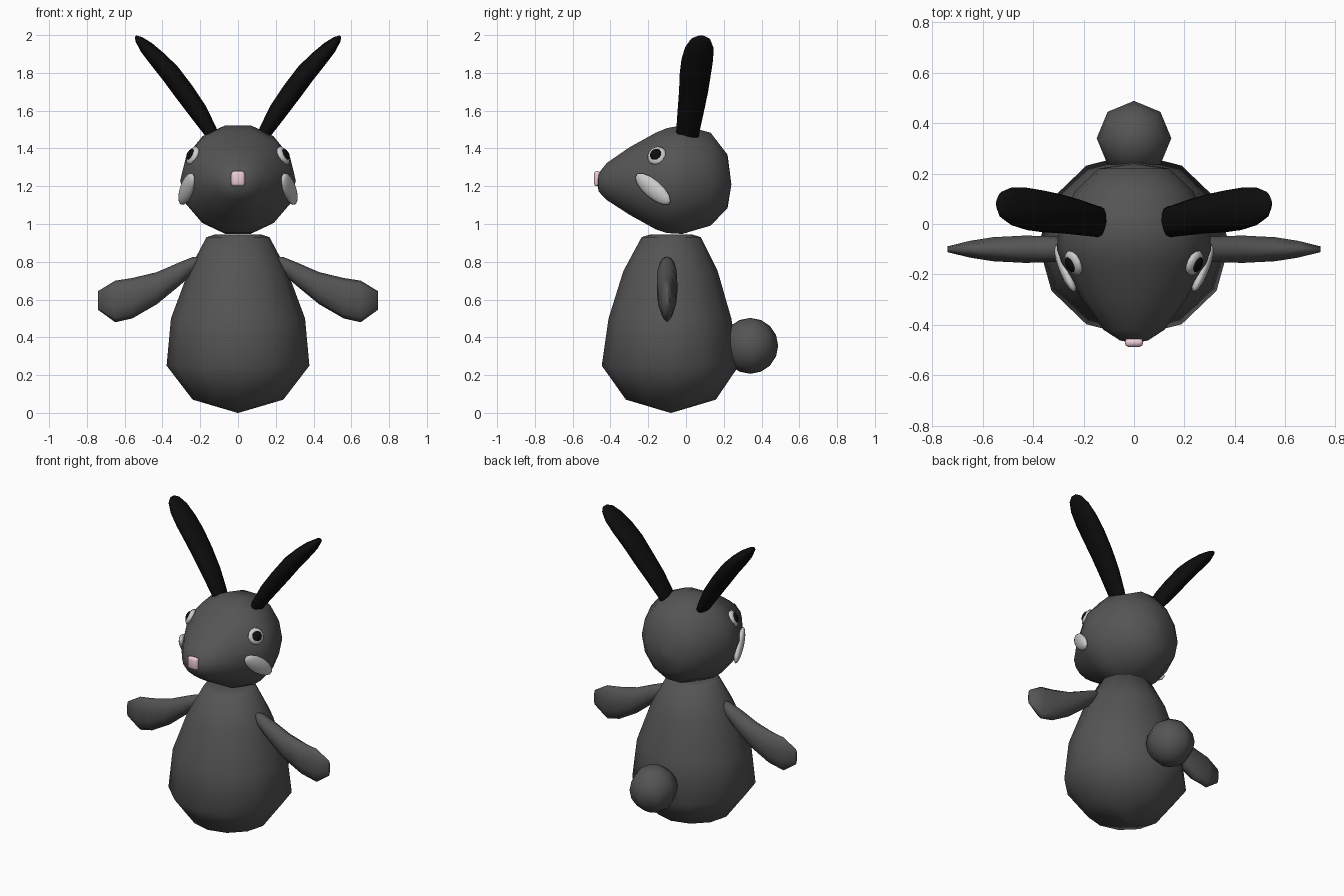
import bpy, bmesh, math
from mathutils import Vector, Matrix

if "Cube" in bpy.data.objects:
    bpy.data.objects.remove(bpy.data.objects["Cube"])


def mat(name, rgb):
    m = bpy.data.materials.new(name)
    m.diffuse_color = (*rgb, 1)
    m.use_nodes = True
    m.node_tree.nodes["Principled BSDF"].inputs["Base Color"].default_value = m.diffuse_color
    return m


FUR = mat("dark_fur", (0.09, 0.09, 0.09))
BLACK = mat("black", (0.004, 0.004, 0.004))
WHITE = mat("white", (0.7, 0.7, 0.7))
PINK = mat("pink", (0.85, 0.6, 0.65))


def finish(bm, name, material):
    bmesh.ops.remove_doubles(bm, verts=bm.verts, dist=0.0005)
    bmesh.ops.recalc_face_normals(bm, faces=bm.faces)
    for f in bm.faces:
        f.smooth = True
    me = bpy.data.meshes.new(name)
    bm.to_mesh(me)
    bm.free()
    me.materials.append(material)
    ob = bpy.data.objects.new(name, me)
    bpy.context.collection.objects.link(ob)
    return ob


def loft(name, rings, n, material, mirror=False):
    """Skin elliptical rings given as (centre, half axis u, half axis v)."""
    bm = bmesh.new()
    loops = []
    for c, u, v in rings:
        c, u, v = Vector(c), Vector(u), Vector(v)
        loops.append([bm.verts.new(c + u * math.cos(2 * math.pi * i / n) + v * math.sin(2 * math.pi * i / n))
                      for i in range(n)])
    for a, b in zip(loops, loops[1:]):
        for i in range(n):
            j = (i + 1) % n
            bm.faces.new((a[i], a[j], b[j], b[i]))
    bm.faces.new(loops[0])
    bm.faces.new(loops[-1])
    # collapsed end rings become poles
    if mirror:
        bmesh.ops.scale(bm, vec=(-1, 1, 1), verts=bm.verts)
    return finish(bm, name, material)


def ellipsoid(name, centre, axes, radii, seg, rings, material, mirror=False):
    bm = bmesh.new()
    bmesh.ops.create_uvsphere(bm, u_segments=seg, v_segments=rings, radius=1)
    rot = Matrix([Vector(a) for a in axes]).transposed()
    for v in bm.verts:
        p = Vector([v.co[k] * radii[k] for k in range(3)])
        v.co = rot @ p + Vector(centre)
        if mirror:
            v.co.x = -v.co.x
    return finish(bm, name, material)


def frame(normal, along):
    w = Vector(normal).normalized()
    u = Vector(along)
    u = (u - w * u.dot(w)).normalized()
    return u, w.cross(u), w


# pear-shaped body: z, radius in x, radius in y, centre y
body = [(0, .002, .002, -.08), (.07, .24, .238, -.08), (.25, .378, .363, -.083), (.5, .355, .325, -.085),
        (.75, .262, .25, -.082), (.93, .167, .157, -.078), (.945, .12, .11, -.078)]
loft("body", [((0, cy, z), (rx, 0, 0), (0, ry, 0)) for z, rx, ry, cy in body], 12, FUR)

# head with tapering snout: y, half width, bottom z, top z
head = [(.24, .002, 1.208, 1.212), (.22, .14, 1.08, 1.37), (.13, .235, .985, 1.49), (-.02, .30, .94, 1.53),
        (-.10, .306, .945, 1.515), (-.16, .285, .965, 1.49), (-.30, .205, 1.045, 1.41),
        (-.42, .12, 1.125, 1.325), (-.462, .055, 1.17, 1.27), (-.472, .002, 1.223, 1.227)]
loft("head", [((0, y, (a + b) / 2), (w, 0, 0), (0, 0, (b - a) / 2)) for y, w, a, b in head], 14, FUR)

# ears: x, y, z, thickness, half breadth, leaning outward
ear = [(.12, .01, 1.44, .028, .055), (.145, .01, 1.49, .037, .062), (.21, .025, 1.595, .05, .07),
       (.285, .04, 1.70, .054, .077), (.36, .05, 1.80, .053, .083), (.425, .06, 1.872, .047, .084),
       (.485, .07, 1.935, .037, .075), (.525, .076, 1.977, .021, .052), (.542, .08, 1.994, .006, .02)]
# arms: x, z, half height, half depth
arm = [(.20, .815, .012, .02), (.24, .78, .045, .04), (.31, .735, .062, .053), (.43, .66, .085, .057),
       (.56, .607, .107, .05), (.65, .59, .11, .035), (.74, .595, .05, .012)]

for side, m in (("left", False), ("right", True)):
    tilt = Vector((-.78, 0, .62))
    loft("ear_" + side, [((x, y, z), tilt * t, (0, b, 0)) for x, y, z, t, b in ear], 12, BLACK, m)
    loft("arm_" + side, [((x, -.10, z), (0, 0, h), (0, d, 0)) for x, z, h, d in arm], 10, FUR, m)

    # eye: pale disc with a black pupil, laid on the head surface
    ax = frame((.82, -.38, .42), (0, 0, 1))
    c = Vector((.24, -.155, 1.362))
    ellipsoid("eye_" + side, c, ax, (.053, .053, .022), 12, 8, WHITE, m)
    ellipsoid("pupil_" + side, c + ax[2] * .012, ax, (.034, .034, .018), 12, 8, BLACK, m)

    # pale cheek patch, slanting down and back
    ax = frame((.9, -.42, -.1), (.08, .17, -.15))
    ellipsoid("cheek_" + side, (.272, -.175, 1.185), ax, (.122, .05, .026), 14, 10, WHITE, m)

# round tail
ellipsoid("tail", (0, .34, .355), ((1, 0, 0), (0, 1, 0), (0, 0, 1)), (.148, .148, .148), 8, 8, FUR)

# small rounded nose
bm = bmesh.new()
bmesh.ops.create_cube(bm, size=1)
bmesh.ops.scale(bm, vec=(.072, .034, .08), verts=bm.verts)
bmesh.ops.bevel(bm, geom=bm.edges[:], offset=.014, segments=2, profile=.5, affect='EDGES')
bmesh.ops.translate(bm, vec=(0, -.470, 1.24), verts=bm.verts)
finish(bm, "nose", PINK)
